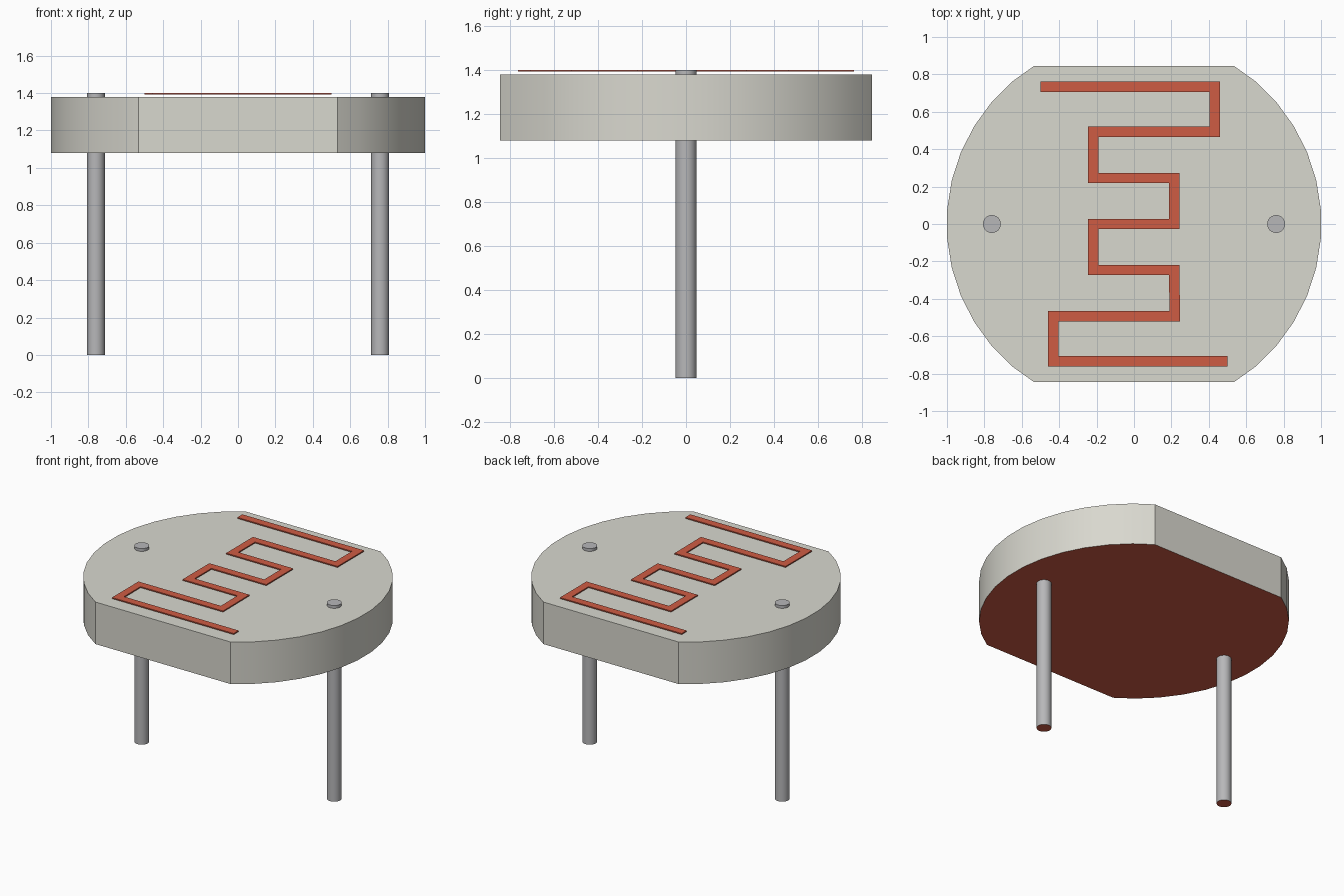
import bpy, bmesh, math
from mathutils import Vector, Matrix

if "Cube" in bpy.data.objects:
    bpy.data.objects.remove(bpy.data.objects["Cube"], do_unlink=True)


def material(name, rgb):
    colour = [((c / 255 + 0.055) / 1.055) ** 2.4 for c in rgb] + [1]
    m = bpy.data.materials.new(name)
    m.use_nodes = True
    m.diffuse_color = colour
    m.node_tree.nodes["Principled BSDF"].inputs["Base Color"].default_value = colour
    return m


ceramic = material("warm grey ceramic", (217, 216, 207))
metal = material("grey metal", (183, 183, 185))
red = material("brick red", (207, 92, 68))


def prism(name, outline, bottom, top, mat):
    """Extrude a flat outline; faces looking down are red."""
    bm = bmesh.new()
    base = bm.faces.new([bm.verts.new((x, y, bottom)) for x, y in outline])
    new = bmesh.ops.extrude_face_region(bm, geom=[base], use_keep_orig=True)["geom"]
    bmesh.ops.translate(bm, vec=(0, 0, top - bottom),
                        verts=[v for v in new if isinstance(v, bmesh.types.BMVert)])
    bmesh.ops.recalc_face_normals(bm, faces=bm.faces)
    for f in bm.faces:
        f.material_index = 1 if f.normal.z < -0.5 else 0
    mesh = bpy.data.meshes.new(name)
    bm.to_mesh(mesh)
    bm.free()
    mesh.materials.append(mat)
    mesh.materials.append(red)
    ob = bpy.data.objects.new(name, mesh)
    bpy.context.collection.objects.link(ob)
    bpy.ops.object.select_all(action='DESELECT')
    ob.select_set(True)
    bpy.context.view_layer.objects.active = ob
    bpy.ops.object.shade_smooth_by_angle(angle=math.radians(30))
    return ob


def circle(radius, sides, cx=0, offset=0.0):
    return [(cx + radius * math.cos((i + offset) * math.tau / sides),
             radius * math.sin((i + offset) * math.tau / sides)) for i in range(sides)]


# Round body with a flat at the front and back
FLAT = 0.846
corner = math.sqrt(1 - FLAT ** 2)
side = [p for p in circle(1.002, 40, offset=0.5) if p[0] > 0 and abs(p[1]) < FLAT - 0.02]
side = [(corner, -FLAT)] + sorted(side, key=lambda p: p[1]) + [(corner, FLAT)]
prism("body", side + [(-x, -y) for x, y in side], 1.08, 1.38, ceramic)

# Two pins passing through the body
for label, x in (("left", 0.76), ("right", -0.76)):
    prism(label + "_pin", circle(0.048, 24, x), 0, 1.40, metal)

# Zigzag track: half a centre line, repeated by a half turn
half = [(-0.5, 0.735), (0.433, 0.735), (0.433, 0.492), (-0.218, 0.492),
        (-0.218, 0.246), (0.215, 0.246), (0.215, 0)]
path = [Vector(p) for p in half]
path += [Vector((-0.218, 0))] + [-p for p in reversed(path[:-2])]
# The half turn swaps the inner bends, so rebuild them in order
path = path[:8] + [Vector((-0.218, -0.246)), Vector((0.215, -0.246))] + [-p for p in reversed(path[:4])]


def offset_line(points, width):
    line = []
    for i, p in enumerate(points):
        d_in = (p - points[max(i - 1, 0)]).normalized()
        d_out = (points[min(i + 1, len(points) - 1)] - p).normalized()
        normals = {(round(-d.y), round(d.x)) for d in (d_in, d_out) if d.length > 0}
        line.append(p + width * sum((Vector(n) for n in normals), Vector((0, 0))))
    return line


outline = offset_line(path, 0.028) + offset_line(path, -0.028)[::-1]
prism("zigzag_track", [tuple(p) for p in outline], 1.392, 1.40, red)
